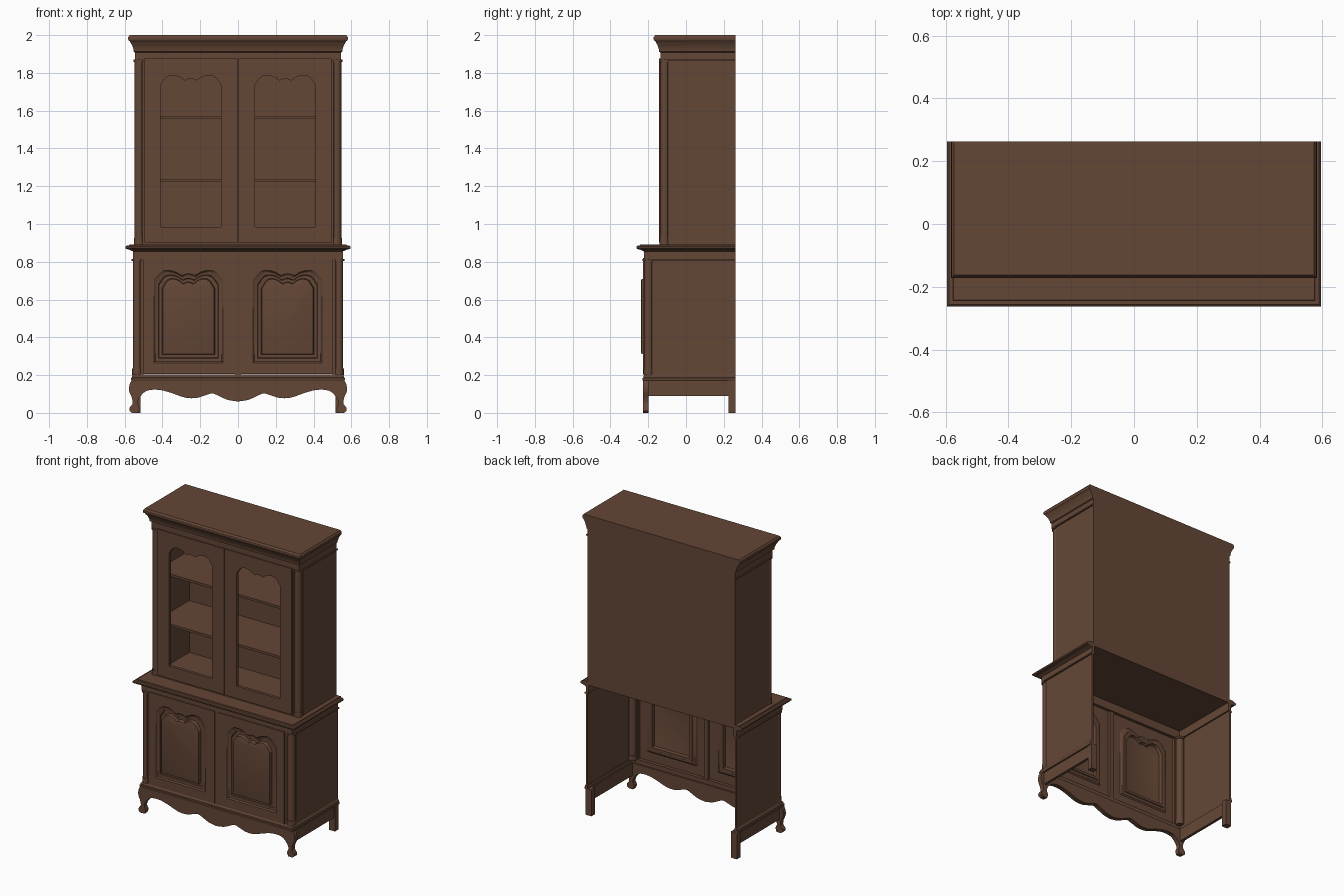
import bpy, bmesh, math
from mathutils import Vector

if "Cube" in bpy.data.objects:
    bpy.data.objects.remove(bpy.data.objects["Cube"])

wood = bpy.data.materials.new("walnut_brown")
wood.use_nodes = True
brown = (0.127, 0.062, 0.037, 1)
wood.diffuse_color = brown
wood.node_tree.nodes["Principled BSDF"].inputs["Base Color"].default_value = brown

BACK = 0.262
parts = []


def finish(name, bm, mirror=False, facing=False):
    bmesh.ops.recalc_face_normals(bm, faces=bm.faces)
    # open sheets must look towards the front
    if facing and sum(f.normal.y * f.calc_area() for f in bm.faces) > 0:
        bmesh.ops.reverse_faces(bm, faces=bm.faces)
    me = bpy.data.meshes.new(name)
    bm.to_mesh(me)
    bm.free()
    me.materials.append(wood)
    ob = bpy.data.objects.new(name, me)
    bpy.context.scene.collection.objects.link(ob)
    if mirror:
        ob.modifiers.new("mirror", "MIRROR").use_mirror_merge = False
    parts.append(ob)


def bridge(bm, a, b, closed=True):
    n = len(a)
    for i in range(n if closed else n - 1):
        j = (i + 1) % n
        bm.faces.new((a[i], a[j], b[j], b[i]))


def prism(name, pts, lo, hi, upright=True, mirror=False):
    """Extrude a flat outline along z (plan outline) or along y (front outline)."""
    bm = bmesh.new()
    place = (lambda p, t: (p[0], p[1], t)) if upright else (lambda p, t: (p[0], t, p[1]))
    a, b = [[bm.verts.new(place(p, t)) for p in pts] for t in (lo, hi)]
    bridge(bm, a, b)
    bm.faces.new(a)
    bm.faces.new(b)
    finish(name, bm, mirror)


def box(name, x0, x1, y0, y1, z0, z1, mirror=False):
    prism(name, [(x0, y0), (x1, y0), (x1, y1), (x0, y1)], z0, z1, True, mirror)


def moulding(name, w, f, profile, hollow=False):
    """Sweep (offset, z) pairs around left side, front and right side."""
    bm = bmesh.new()
    rings = []
    for d, z in profile:
        x, y = w + d, f - d
        rings.append([bm.verts.new(p) for p in
                      ((-x, BACK, z), (-x, y, z), (x, y, z), (x, BACK, z))])
    for a, b in zip(rings, rings[1:]):
        bridge(bm, a, b, False)
    if hollow:
        bridge(bm, rings[-1], rings[0], False)
        bm.faces.new([r[0] for r in rings])
        bm.faces.new([r[3] for r in rings])
    else:
        bm.faces.new(rings[0])
        bm.faces.new(rings[-1])
        bm.faces.new([r[0] for r in rings] + [r[3] for r in reversed(rings)])
    finish(name, bm)


def smooth(pts, steps=4):
    """Catmull-Rom curve through the points."""
    p = [Vector(q) for q in (pts[0], *pts, pts[-1])]
    out = []
    for a, b, c, d in zip(p, p[1:], p[2:], p[3:]):
        for k in range(steps):
            t = k / steps
            out.append(0.5 * (2 * b + (c - a) * t + (2 * a - 5 * b + 4 * c - d) * t * t
                              + (3 * b - a - 3 * c + d) * t ** 3))
    return out + [p[-1]]


# Scalloped arch: shoulders at both sides, small bump in the middle
HALF = [(0, -0.05), (0.04, -0.032), (0.1, -0.009), (0.2, 0), (0.31, -0.008),
        (0.4, -0.026), (0.44, -0.022), (0.5, -0.018)]
SCALLOP = smooth(HALF + [(1 - t, h) for t, h in reversed(HALF[:-1])])


def arch(x0, x1, z0, z1, inset):
    x0, x1, z0, z1 = x0 + inset, x1 - inset, z0 + inset, z1 - inset
    return [(x1, z0), (x0, z0)] + [(x0 + (x1 - x0) * p.x, z1 + p.y) for p in SCALLOP]


def door(name, rect, front, depth, opening, steps, panel):
    """Door leaf with an arched opening, lofted through (inset, y) steps."""
    bm = bmesh.new()
    x0, x1, z0, z1 = rect
    corners = [(x0, z0), (x1, z0), (x1, z1), (x0, z1)]
    rear, outer = [[bm.verts.new((x, y, z)) for x, z in corners] for y in (front + depth, front)]
    loops = [[bm.verts.new((x, y, z)) for x, z in arch(*opening, i)] for i, y in steps]

    def face_with_hole(a, b):
        edges = [bm.edges.get((l[i], l[i - 1])) or bm.edges.new((l[i], l[i - 1]))
                 for l in (a, b) for i in range(len(l))]
        bmesh.ops.triangle_fill(bm, edges=edges, use_beauty=True)

    face_with_hole(outer, loops[0])
    bridge(bm, rear, outer)
    for a, b in zip(loops, loops[1:]):
        bridge(bm, a, b)
    if panel:
        bm.faces.new(loops[-1])
    else:
        face_with_hole(rear, loops[-1])
    finish(name, bm, True, panel)


def carcass(prefix, w, f, z0, z1):
    """Side walls with chamfered front corners, corner columns and bands."""
    prism(prefix + "_side_wall",
          [(w - .055, f), (w - .04, f), (w, f + .04), (w, BACK), (w - .01, BACK),
           (w - .01, f + .045), (w - .045, f + .01), (w - .055, f + .01)], z0, z1, True, True)

    def round_post(name, r, lo, hi):
        ring = [(w - .022 + r * math.cos(a * math.pi / 10), f + .022 + r * math.sin(a * math.pi / 10))
                for a in range(20)]
        prism(prefix + name, ring, lo, hi, True, True)

    round_post("_column", .024, z0 + .03, z1 - .01)
    round_post("_column_base", .027, z0, z0 + .035)
    round_post("_column_cap", .031, z1 - .012, z1)
    box(prefix + "_side_band", w - .005, w + .009, f + .02, BACK, z1 - .008, z1, True)


# Lower cabinet, open at the back
carcass("lower", .555, -.22, .2, .815)
box("lower_centre_stile", -.016, .016, -.222, -.21, .2, .815)
door("lower_door", (.015, .5, .205, .82), -.228, .012, (.08, .445, .265, .755),
     [(0, -.228), (.008, -.221), (.024, -.219), (.027, -.214), (.043, -.214),
      (.047, -.235), (.056, -.238)], True)
moulding("countertop", .555, -.222,
         [(-.02, .868), (-.02, .812), (0, .812), (0, .855), (.012, .86), (.022, .865),
          (.036, .867), (.04, .872), (.04, .88), (.034, .885), (.022, .886), (.02, .892)])

# Base moulding, shaped apron with front legs, side rails and back legs
moulding("base_moulding", .555, -.22,
         [(-.012, .17), (.008, .17), (.011, .176), (.011, .184), (.006, .188),
          (.006, .195), (0, .204), (-.012, .204)], True)
half = smooth([(0, .06), (.06, .071), (.13, .102), (.17, .094), (.22, .079), (.28, .081),
               (.36, .108), (.42, .122), (.48, .118), (.515, .09), (.532, .055),
               (.522, .025), (.53, 0)])
half += smooth([(.56, 0), (.575, .012), (.572, .03), (.558, .05), (.562, .08),
                (.576, .115), (.574, .15), (.562, .175)])
prism("apron_and_front_legs", half + [Vector((-p.x, p.y)) for p in reversed(half[1:])],
      -.228, -.198, False)
box("side_rail", .535, .553, -.2, .225, .09, .175, True)
box("back_leg", .515, .558, .224, BACK, 0, .175, True)

# Upper display cabinet
carcass("upper", .545, -.135, .89, 1.87)
box("back_panel", -.54, .54, .252, BACK, .87, 1.9)
box("upper_bottom_rail", -.5, .5, -.135, -.12, .89, .91)
box("upper_centre_stile", -.02, .02, -.134, -.118, .9, 1.87)
door("glazed_door", (.002, .496, .902, 1.875), -.143, .02, (.09, .41, .985, 1.787),
     [(0, -.143), (0, -.123)], False)
for label, z in (("lower_shelf", 1.222), ("upper_shelf", 1.555)):
    box(label, -.537, .537, -.09, .253, z, z + .016)
moulding("cornice", .545, -.135,
         [(-.03, 1.868), (0, 1.868), (0, 1.908), (.007, 1.912), (.007, 1.922), (.011, 1.932),
          (.016, 1.948), (.024, 1.96), (.028, 1.968), (.034, 1.972), (.037, 1.98),
          (.036, 1.99), (.028, 2.0)])

# Soft shading on rounded parts, crisp edges elsewhere
bpy.ops.object.select_all(action="DESELECT")
for ob in parts:
    ob.select_set(True)
bpy.context.view_layer.objects.active = parts[0]
bpy.ops.object.shade_smooth_by_angle(angle=math.radians(30))
